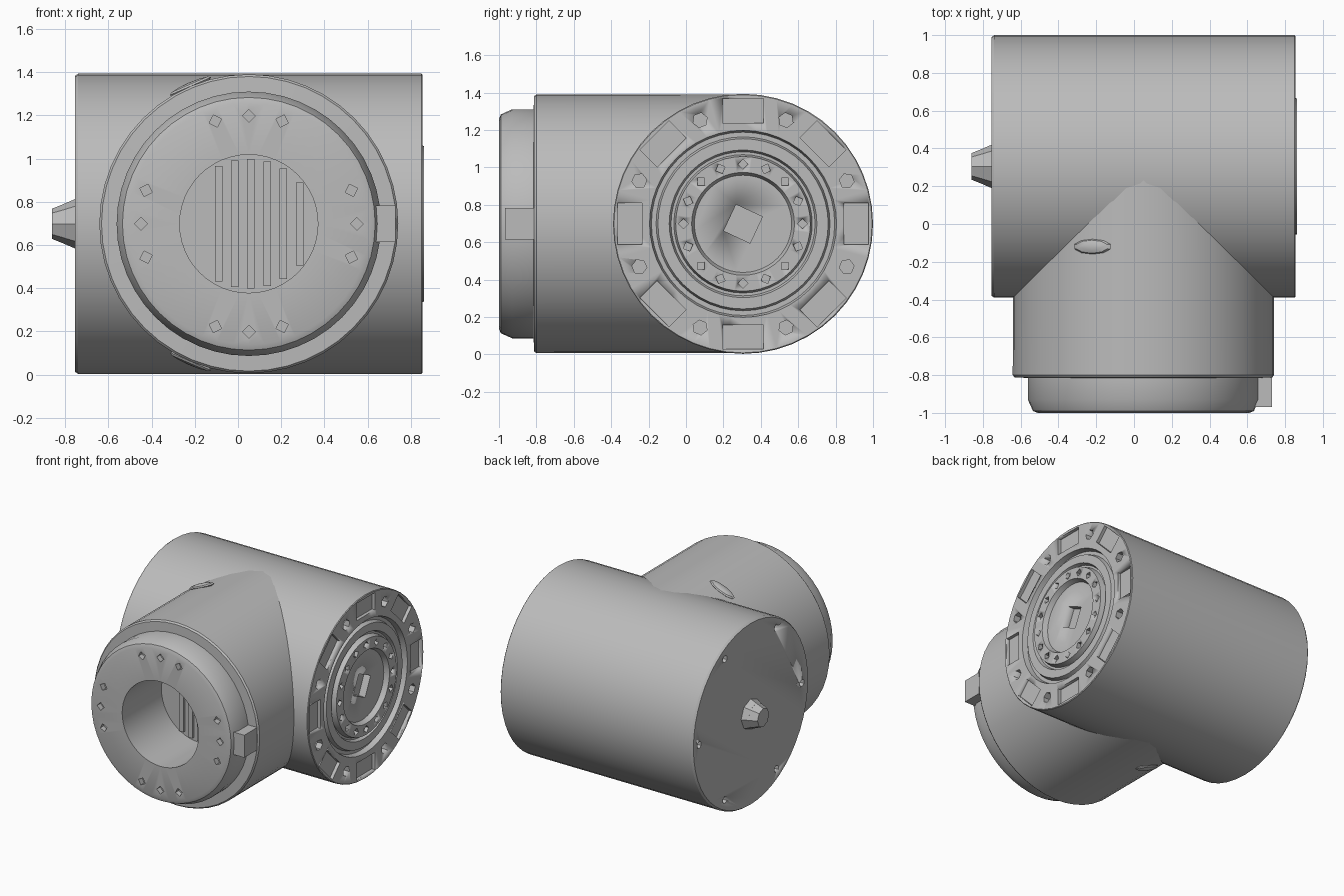
import bpy, bmesh, math
from mathutils import Matrix, Vector

if "Cube" in bpy.data.objects:
    bpy.data.objects.remove(bpy.data.objects["Cube"])

metal = bpy.data.materials.new("grey metal")
metal.diffuse_color = (0.5, 0.5, 0.5, 1)
metal.use_nodes = True
metal.node_tree.nodes["Principled BSDF"].inputs["Base Color"].default_value = metal.diffuse_color

# Local z of each frame runs outward along the part's axis
MAIN = Matrix.Translation((0, 0.305, 0.698)) @ Matrix.Rotation(math.pi / 2, 4, 'Y')
BRANCH = Matrix.Translation((0.05, 0, 0.698)) @ Matrix.Rotation(math.pi / 2, 4, 'X')


def finish(name, bm, frame, angle=30):
    bmesh.ops.recalc_face_normals(bm, faces=bm.faces)
    bm.transform(frame)
    me = bpy.data.meshes.new(name)
    bm.to_mesh(me)
    bm.free()
    me.materials.append(metal)
    ob = bpy.data.objects.new(name, me)
    bpy.context.collection.objects.link(ob)
    bpy.ops.object.select_all(action='DESELECT')
    ob.select_set(True)
    bpy.context.view_layer.objects.active = ob
    bpy.ops.object.shade_smooth_by_angle(angle=math.radians(angle))
    return ob


def lathe(name, profile, frame, n=48):
    """Closed solid of revolution from (radius, height) points."""
    bm = bmesh.new()
    rings = []
    for r, h in profile:
        rings.append([bm.verts.new((r * math.cos(2 * math.pi * i / n),
                                    r * math.sin(2 * math.pi * i / n), h)) for i in range(n)])
    for a, b in zip(rings, rings[1:]):
        for i in range(n):
            j = (i + 1) % n
            bm.faces.new((a[i], a[j], b[j], b[i]))
    bm.faces.new(rings[0])
    bm.faces.new(rings[-1])
    return finish(name, bm, frame)


def prism(bm, angle, radius, height, depth, r=0.03, sides=4, box=None):
    """Add a prism at a polar position, centred at the given height."""
    m = Matrix.Rotation(math.radians(angle), 4, 'Z') @ Matrix.Translation((radius, 0, height))
    if box:
        bmesh.ops.create_cube(bm, size=1, matrix=m @ Matrix.Diagonal((*box, depth, 1)))
    else:
        bmesh.ops.create_cone(bm, cap_ends=True, segments=sides, radius1=r, radius2=r,
                              depth=depth, matrix=m)


def cut(target, bm, frame, name):
    cutter = finish(name, bm, frame)
    cutter.hide_render = True
    cutter.hide_set(True)
    mod = target.modifiers.new("holes", 'BOOLEAN')
    mod.operation = 'DIFFERENCE'
    mod.solver = 'EXACT'
    mod.object = cutter


# Main barrel with stepped bearing rings on its right end
barrel = lathe("main_barrel", [
    (0.685, -0.755), (0.695, -0.74), (0.695, 0.85), (0.69, 0.855), (0.5, 0.855), (0.49, 0.815),
    (0.465, 0.815), (0.455, 0.845), (0.395, 0.845), (0.385, 0.82), (0.37, 0.82),
    (0.36, 0.862), (0.275, 0.862), (0.26, 0.825)], MAIN)

bm = bmesh.new()
for k in range(8):
    prism(bm, 45 * k, 0.605, 0.86, 0.06, box=(0.13, 0.22))     # flange pockets
    prism(bm, 45 * k + 22.5, 0.60, 0.85, 0.12, r=0.04, sides=6)  # flange screw holes
for k in range(16):
    prism(bm, 22.5 * k, 0.318, 0.86, 0.06, r=0.027, sides=4)   # hub screw holes
prism(bm, 20, 0, 0.82, 0.1, r=0.11, sides=4)                   # square drive socket
for k in range(6):
    prism(bm, 60 * k + 30, 0.615, -0.75, 0.1, r=0.027, sides=6)  # left cap screw holes
cut(barrel, bm, MAIN, "barrel_hole_cutter")

# Front branch with stepped spigot and blind bore
branch = lathe("front_branch", [
    (0.69, -0.3), (0.692, 0.80), (0.682, 0.812), (0.612, 0.815), (0.612, 0.93), (0.585, 0.99),
    (0.56, 1.0), (0.32, 1.0), (0.32, 0.53)], BRANCH)
bm = bmesh.new()
for k in range(4):
    for d in (-18, 0, 18):
        prism(bm, 90 * k + d, 0.5, 1.0, 0.08, r=0.03, sides=4)
cut(branch, bm, BRANCH, "branch_hole_cutter")

# Vertical ridges at the bottom of the bore
bm = bmesh.new()
for i in range(6):
    x = -0.14 + 0.075 * i
    bmesh.ops.create_cube(bm, size=1, matrix=Matrix.Translation((x, 0, 0.53)) @ Matrix.Diagonal(
        (0.035, 2 * math.sqrt(0.31 ** 2 - x * x) - 0.02, 0.04, 1)))
finish("bore_ridges", bm, BRANCH)

# Locating key on the side of the spigot
bm = bmesh.new()
prism(bm, 0, 0.635, 0.89, 0.155, box=(0.09, 0.17))
finish("spigot_key", bm, BRANCH)

# Tapered cable connector on the left cap
bm = bmesh.new()
for r1, r2, h, d in ((0.125, 0.095, -0.765, 0.07), (0.095, 0.07, -0.83, 0.062)):
    bmesh.ops.create_cone(bm, cap_ends=True, segments=8, radius1=r2, radius2=r1, depth=d,
                          matrix=Matrix.Translation((0, 0, h)))
finish("cable_connector", bm, MAIN)

# Small slot lugs above and below the junction
for name, s in (("upper_lug", 1), ("lower_lug", -1)):
    bm = bmesh.new()
    bmesh.ops.create_uvsphere(bm, u_segments=10, v_segments=6, radius=1,
                              matrix=Matrix.Diagonal((0.11, 0.04, 0.018, 1)))
    finish(name, bm, Matrix.Translation((-0.22, -0.12, 0.698 + s * 0.637))
           @ Matrix.Rotation(-s * 0.41, 4, 'Y'))
